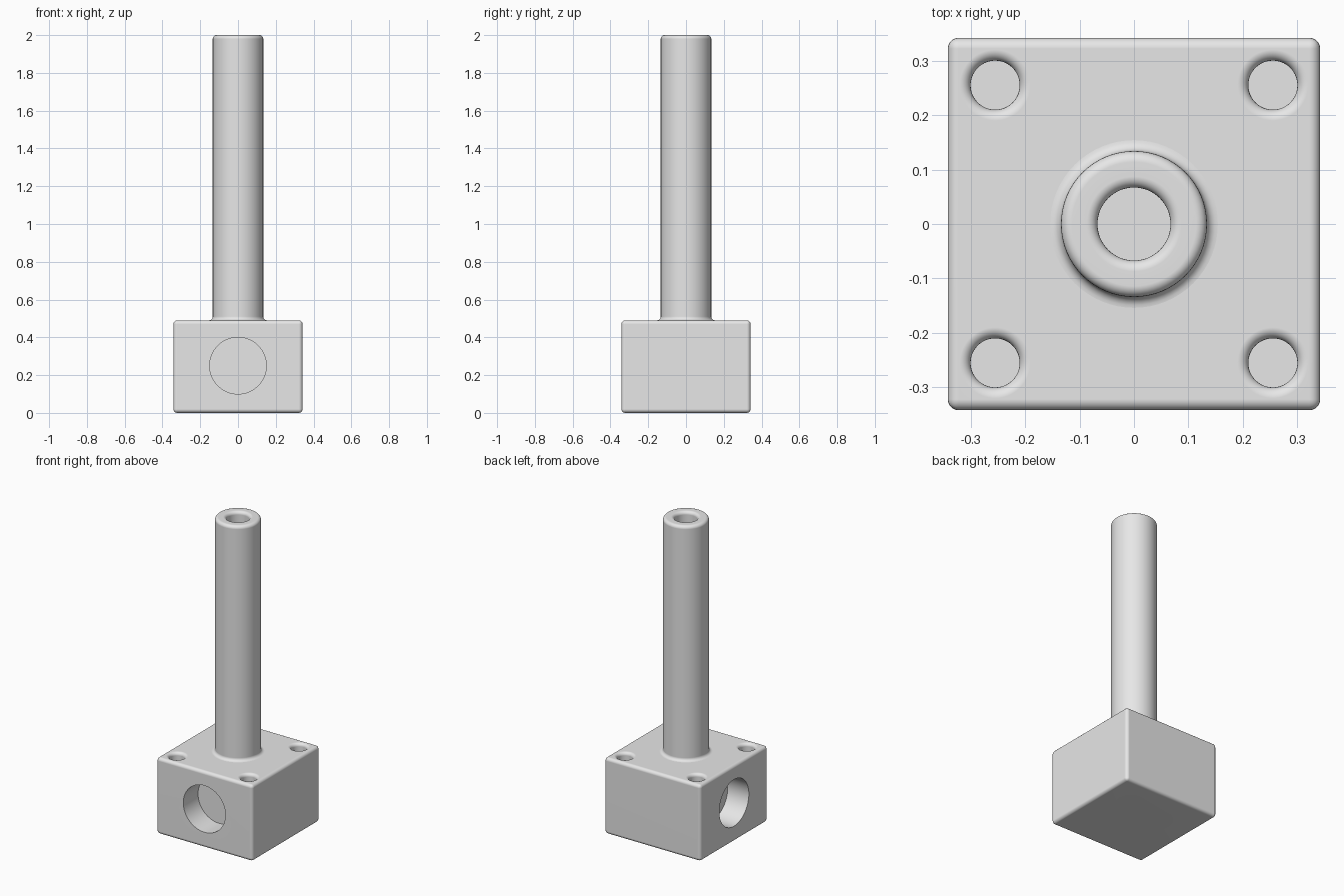
import bpy, bmesh
from math import pi, sin, cos
from mathutils import Matrix

cube = bpy.data.objects.get("Cube")
if cube:
    bpy.data.objects.remove(cube)

HALF, TOP, ROUND = 0.342, 0.49, 0.02
SEGMENTS = 64

steel = bpy.data.materials.new("light_grey")
steel.use_nodes = True
grey = (0.8, 0.8, 0.8, 1)
steel.diffuse_color = grey
steel.node_tree.nodes["Principled BSDF"].inputs["Base Color"].default_value = grey


def add_object(name, bm):
    bmesh.ops.recalc_face_normals(bm, faces=bm.faces)
    mesh = bpy.data.meshes.new(name)
    bm.to_mesh(mesh)
    bm.free()
    mesh.materials.append(steel)
    obj = bpy.data.objects.new(name, mesh)
    bpy.context.collection.objects.link(obj)
    return obj


def activate(obj):
    bpy.ops.object.select_all(action='DESELECT')
    obj.select_set(True)
    bpy.context.view_layer.objects.active = obj


def arc(r, z, size, start, end, steps=6):
    """Quarter-round points (radius, height) about a centre."""
    angles = [start + (end - start) * i / steps for i in range(steps + 1)]
    return [(r + size * cos(a), z + size * sin(a)) for a in angles]


def lathe(name, profile, matrix=Matrix()):
    """Revolve (radius, height) points about z."""
    bm = bmesh.new()
    verts = [bm.verts.new((r, 0, z)) for r, z in profile]
    edges = [bm.edges.new(pair) for pair in zip(verts, verts[1:])]
    bmesh.ops.spin(bm, geom=verts + edges, axis=(0, 0, 1), cent=(0, 0, 0),
                   angle=2 * pi, steps=SEGMENTS)
    bmesh.ops.remove_doubles(bm, verts=bm.verts, dist=1e-5)
    # Caps left open by the profile become single flat discs
    bmesh.ops.holes_fill(bm, edges=[e for e in bm.edges if e.is_boundary], sides=0)
    bm.transform(matrix)
    return add_object(name, bm)


def finish(obj):
    activate(obj)
    bpy.ops.object.shade_smooth_by_angle(angle=pi / 6)
    weighted = obj.modifiers.new("flat_faces", 'WEIGHTED_NORMAL')
    weighted.keep_sharp = True


def drill(obj, matrix, radius, depth, lip):
    """Cut a blind hole along local -z, with a rounded lip if asked."""
    profile = [(radius, -depth)]
    if lip:
        profile += arc(radius + lip, -lip, lip, pi, pi / 2)
        profile += [(radius + lip, 0.05)]
    else:
        profile += [(radius, 0.05)]
    cutter = lathe("hole_cutter", profile, matrix)
    cutter.hide_render = True
    cut = obj.modifiers.new("hole", 'BOOLEAN')
    cut.operation, cut.solver, cut.object = 'DIFFERENCE', 'EXACT', cutter
    activate(obj)
    bpy.ops.object.modifier_apply(modifier=cut.name)
    bpy.data.objects.remove(cutter)


# Base block with rounded edges
bm = bmesh.new()
bmesh.ops.create_cube(bm, size=1)
bm.transform(Matrix.Translation((0, 0, TOP / 2)) @ Matrix.Diagonal((2 * HALF, 2 * HALF, TOP, 1)))
bmesh.ops.bevel(bm, geom=bm.edges[:], offset=ROUND, segments=5, profile=0.5, affect='EDGES')
block = add_object("base_block", bm)

# Ports in the front, right and underside
drill(block, Matrix.Translation((0, -HALF, 0.25)) @ Matrix.Rotation(pi / 2, 4, 'X'), 0.15, 0.15, 0)
drill(block, Matrix.Translation((-HALF, 0, 0.25)) @ Matrix.Rotation(-pi / 2, 4, 'Y'), 0.15, 0.15, 0)
drill(block, Matrix.Rotation(pi, 4, 'X'), 0.15, 0.15, 0.015)

# Bolt holes at the four corners
for x in (-0.255, 0.255):
    for y in (-0.255, 0.255):
        drill(block, Matrix.Translation((x, y, TOP)), 0.045, 0.15, ROUND)
finish(block)

# Hollow-ended post with a fillet at its foot
R, BORE = 0.134, 0.067
post = [(R + ROUND, TOP - 0.01)]
post += arc(R + ROUND, TOP + ROUND, ROUND, 3 * pi / 2, pi)
post += arc(R - ROUND, 2 - ROUND, ROUND, 0, pi / 2)
post += arc(BORE + ROUND, 2 - ROUND, ROUND, pi / 2, pi)
post += [(BORE, 1.85)]
finish(lathe("post", post))
